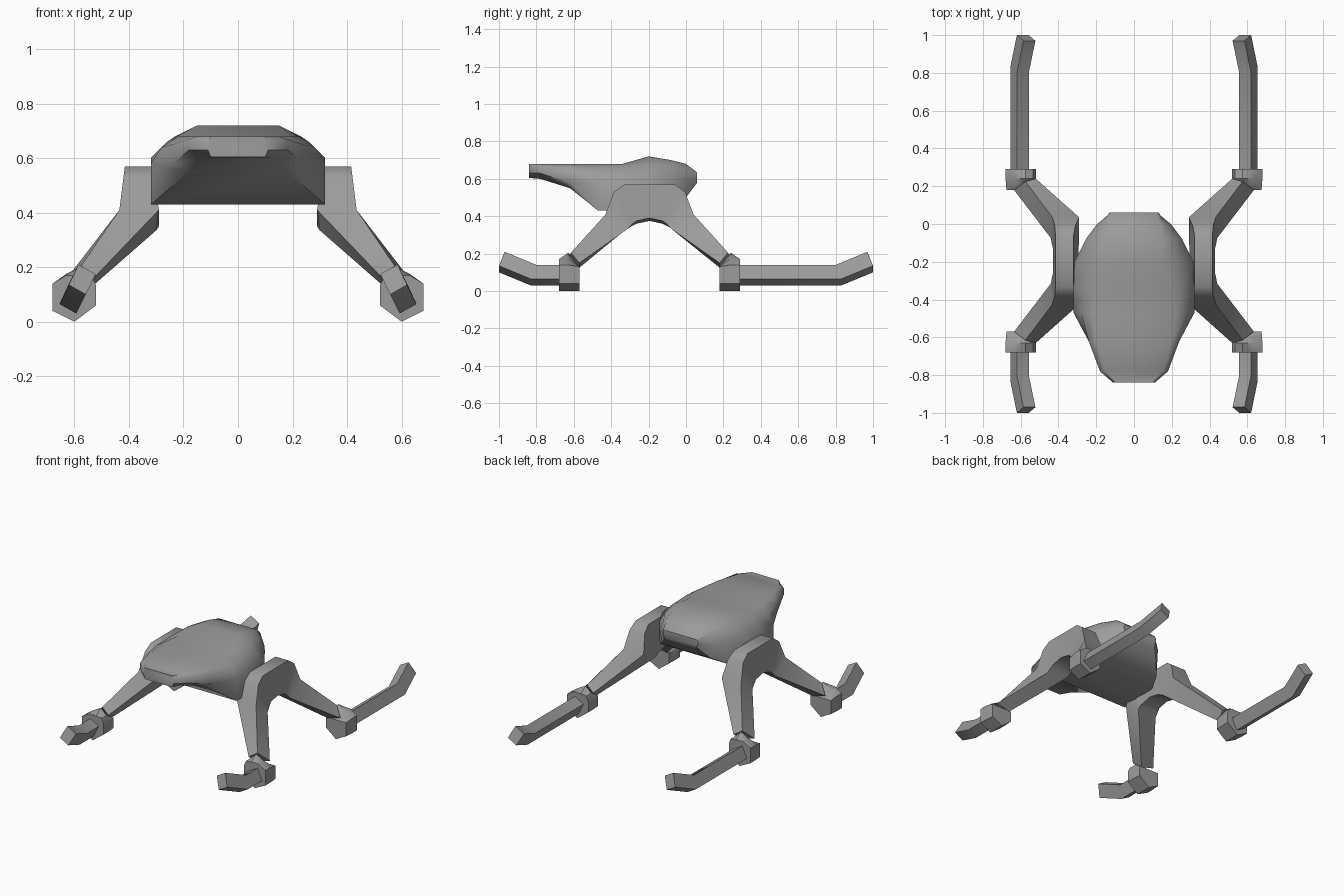
import bpy, bmesh, math
from mathutils import Vector

cube = bpy.data.objects.get("Cube")
if cube:
    bpy.data.objects.remove(cube, do_unlink=True)

grey = bpy.data.materials.new("plain_grey")
grey.use_nodes = True
grey.diffuse_color = (0.33, 0.33, 0.33, 1)
grey.node_tree.nodes["Principled BSDF"].inputs["Base Color"].default_value = (0.33, 0.33, 0.33, 1)

MID_Y = -0.195  # the legs are mirrored front to back about this line


def loft(name, rings, angle=50):
    """Skin a list of equal-length rings and cap both ends."""
    bm = bmesh.new()
    loops = [[bm.verts.new(p) for p in ring] for ring in rings]
    n = len(loops[0])
    for a, b in zip(loops, loops[1:]):
        for i in range(n):
            j = (i + 1) % n
            bm.faces.new((a[i], a[j], b[j], b[i]))
    bm.faces.new(loops[0])
    bm.faces.new(loops[-1])
    bmesh.ops.remove_doubles(bm, verts=bm.verts, dist=0.0005)
    bmesh.ops.recalc_face_normals(bm, faces=bm.faces)
    mesh = bpy.data.meshes.new(name)
    bm.to_mesh(mesh)
    bm.free()
    mesh.materials.append(grey)
    obj = bpy.data.objects.new(name, mesh)
    bpy.context.collection.objects.link(obj)
    bpy.ops.object.select_all(action='DESELECT')
    obj.select_set(True)
    bpy.context.view_layer.objects.active = obj
    bpy.ops.object.shade_smooth_by_angle(angle=math.radians(angle))
    return obj


def placed(points, sx, sy, mid=MID_Y):
    return [Vector((sx * x, mid + sy * t, z)) for x, t, z in points]


# Body: y, then half-profile points (x, z) from crown to keel
body_sections = [
    (-0.84, (.10, .68), (.11, .66), (.11, .63), (.10, .605)),
    (-0.78, (.15, .68), (.18, .67), (.18, .63), (.12, .60)),
    (-0.62, (.20, .68), (.24, .65), (.24, .58), (.18, .55)),
    (-0.47, (.22, .68), (.28, .64), (.32, .58), (.32, .43)),
    (-0.34, (.20, .68), (.26, .66), (.32, .60), (.32, .43)),
    (-0.20, (.15, .72), (.23, .68), (.315, .60), (.31, .43)),
    (-0.08, (.15, .70), (.21, .67), (.255, .60), (.25, .45)),
    (0.00, (.14, .68), (.17, .65), (.195, .59), (.18, .50)),
    (0.045, (.13, .645), (.135, .63), (.14, .60), (.13, .56)),
    (0.06, (.12, .63), (.13, .62), (.13, .60), (.12, .58)),
]
rings = []
for y, *half in body_sections:
    ring = [(x, y, z) for x, z in half]
    rings.append(ring + [(-x, y, z) for x, z in reversed(half)])
loft("body", rings, 45)

# Arch half: corners (x, offset, z) as top inner, top outer, bottom outer, bottom inner
arch = [
    [(.32, 0, .57), (.415, 0, .57), (.43, 0, .39), (.295, 0, .375)],
    [(.32, .135, .57), (.415, .135, .57), (.43, .07, .375), (.295, .07, .36)],
    [(.31, .19, .53), (.42, .19, .53), (.435, .09, .36), (.29, .09, .35)],
    [(.29, .23, .41), (.435, .235, .41), (.44, .12, .33), (.30, .12, .335)],
    [(.52, .435, .17), (.575, .42, .205), (.635, .375, .15), (.54, .375, .125)],
]

# Foot outline in x and z
foot = [(.535, .165), (.575, .205), (.63, .175), (.68, .14),
        (.68, .04), (.60, .0), (.52, .06), (.52, .13)]

# Skid bar section, leaning inwards
bar = [(.593, .03), (.655, .065), (.62, .14), (.557, .105)]

for sx, side in ((1, "left"), (-1, "right")):
    back = [placed(r, sx, 1) for r in arch]
    front = [placed(r, sx, -1) for r in arch[1:]]
    loft(f"{side}_leg_arch", front[::-1] + back, 60)

    for sy, end in ((1, "back"), (-1, "front")):
        # Ankle block: narrow towards the leg, cut off square outside
        steps = ((.375, .13, .94), (.435, .205, 1), (.485, .17, 1))
        rings = []
        for t, top, scale in steps:
            ring = [(.60 + (x - .60) * scale, t, min(z, top)) for x, z in foot]
            rings.append(placed(ring, sx, sy))
        loft(f"{side}_{end}_foot", rings, 40)

        # Skid: straight bar with an upturned, inward-leaning tip
        rings = []
        for inner, outer, dx, dz in ((.25, .25, 0, 0), (.83, .80, 0, 0), (1, .97, -.035, .07)):
            ys = (inner, inner, outer, outer)
            rings.append(placed([(x + dx, y, z + dz) for (x, z), y in zip(bar, ys)], sx, sy, 0))
        if sy < 0:
            for p in rings[0]:
                p.y = -0.63
        loft(f"{side}_{end}_skid", rings, 40)
